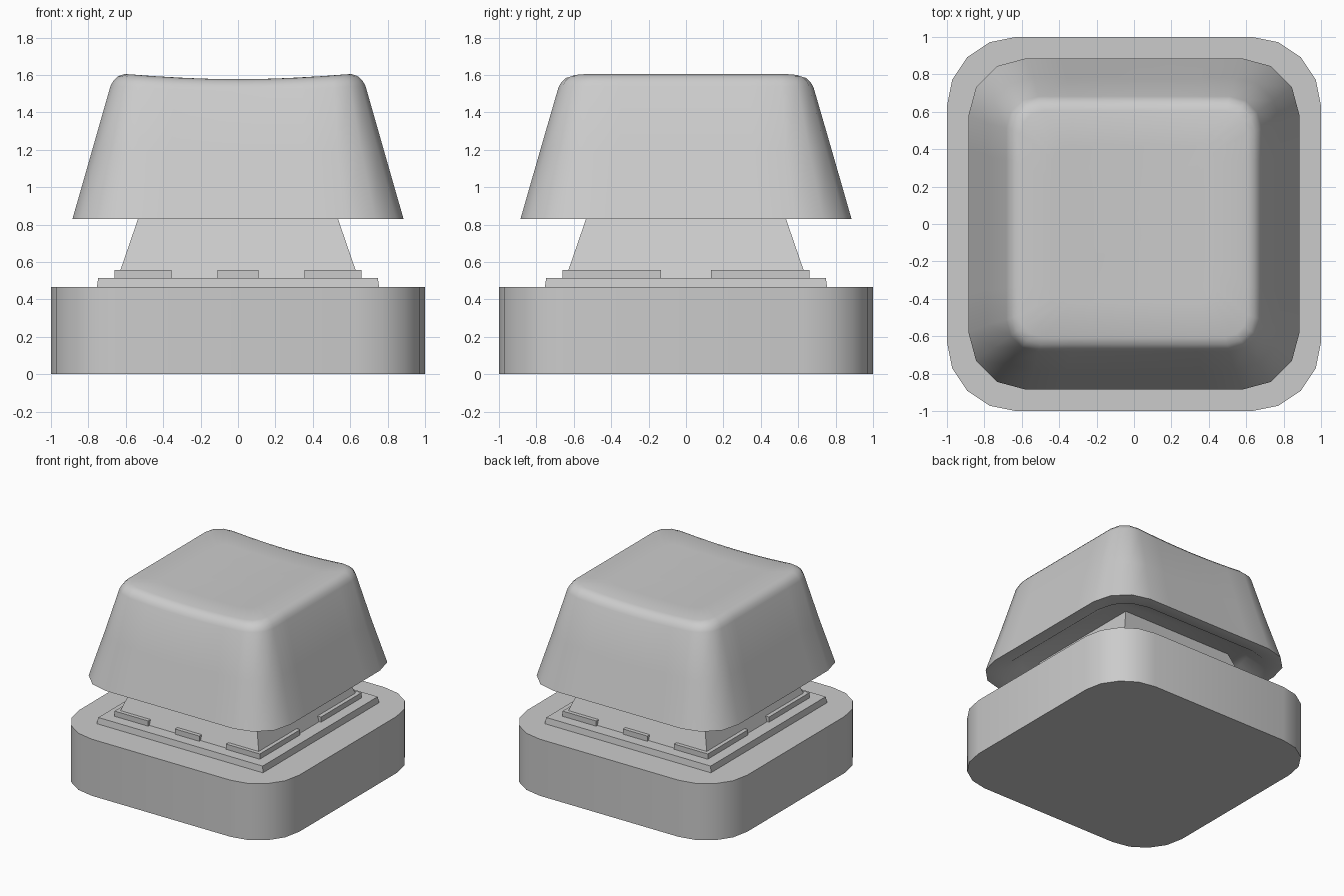
import bpy, bmesh, math

if "Cube" in bpy.data.objects:
    bpy.data.objects.remove(bpy.data.objects["Cube"])


def outline(half, radius, seg, sub=1):
    """Rounded square as a list of (x, y); straight sides split into sub pieces."""
    pts, c = [], half - radius
    for k in range(4):
        a0 = k * math.pi / 2
        cx, cy = [(c, c), (-c, c), (-c, -c), (c, -c)][k]
        for i in range(seg + 1):
            a = a0 + i * math.pi / 2 / seg
            pts.append((cx + radius * math.cos(a), cy + radius * math.sin(a)))
        nx, ny = -math.sin(a0), math.cos(a0)
        x, y = pts[-1]
        for i in range(1, sub):
            d = 2 * c * i / sub
            # move along the side towards the next corner
            pts.append((x - d * math.cos(a0), y - d * math.sin(a0)))
    return pts


def loft(name, rings, smooth_angle=None):
    """Skin a stack of equal-length point rings and close both ends."""
    bm = bmesh.new()
    loops = [[bm.verts.new(p) for p in ring] for ring in rings]
    for a, b in zip(loops, loops[1:]):
        for i in range(len(a)):
            j = (i + 1) % len(a)
            bm.faces.new((a[i], a[j], b[j], b[i]))
    bm.faces.new(loops[0])
    bm.faces.new(loops[-1])
    bmesh.ops.recalc_face_normals(bm, faces=bm.faces)
    me = bpy.data.meshes.new(name)
    bm.to_mesh(me)
    bm.free()
    if smooth_angle:
        for p in me.polygons:
            p.use_smooth = True
        me.set_sharp_from_angle(angle=math.radians(smooth_angle))
    ob = bpy.data.objects.new(name, me)
    bpy.context.collection.objects.link(ob)
    return ob


def square(half, z):
    return [(half, half, z), (-half, half, z), (-half, -half, z), (half, -half, z)]


def box(name, x0, x1, y0, y1, z0, z1):
    return loft(name, [[(x0, y0, z), (x1, y0, z), (x1, y1, z), (x0, y1, z)]
                       for z in (z0, z1)])


# Rounded base block
loft("base", [[(x, y, z) for x, y in outline(1.0, 0.37, 4)] for z in (0, 0.465)], 30)

# Square plate and tapered switch tower
loft("plate", [square(0.755, 0.465), square(0.747, 0.515)])
loft("switch_tower", [square(0.643, 0.515), square(0.503, 0.922)])

# Clips around the tower foot: L-shaped corners, and one in the middle front and back
Z0, Z1, OUT, T = 0.515, 0.558, 0.66, 0.09
for sy in (-1, 1):
    box("middle_clip", -0.11, 0.11, *sorted((sy * (OUT - T), sy * OUT)), Z0, Z1)
    for sx in (-1, 1):
        shape = [(0.355, OUT), (OUT, OUT), (OUT, 0.135), (OUT - T, 0.135),
                 (OUT - T, OUT - T), (0.355, OUT - T)]
        loft("corner_clip", [[(sx * x, sy * y, z) for x, y in shape] for z in (Z0, Z1)])

# Keycap: recessed underside, rim, sloping sides, rounded top edge, dished top
# each entry: half width, corner radius, height, dish strength
profile = [(0.67, 0.23, 0.922, 0), (0.78, 0.27, 0.83, 0), (0.885, 0.305, 0.83, 0),
           (0.782, 0.245, 1.19, 0.3), (0.682, 0.17, 1.54, 0.9), (0.667, 0.16, 1.568, 1),
           (0.643, 0.145, 1.592, 1), (0.605, 0.12, 1.605, 1), (0.42, 0.083, 1.605, 1),
           (0.22, 0.044, 1.605, 1), (0.07, 0.014, 1.605, 1)]
rings = []
for half, radius, z, dish in profile:
    rings.append([(x, y, z - 0.028 * dish * (1 - min(1, (x / 0.6) ** 2)))
                  for x, y in outline(half, radius, 3, 6)])
loft("keycap", rings, 40)
